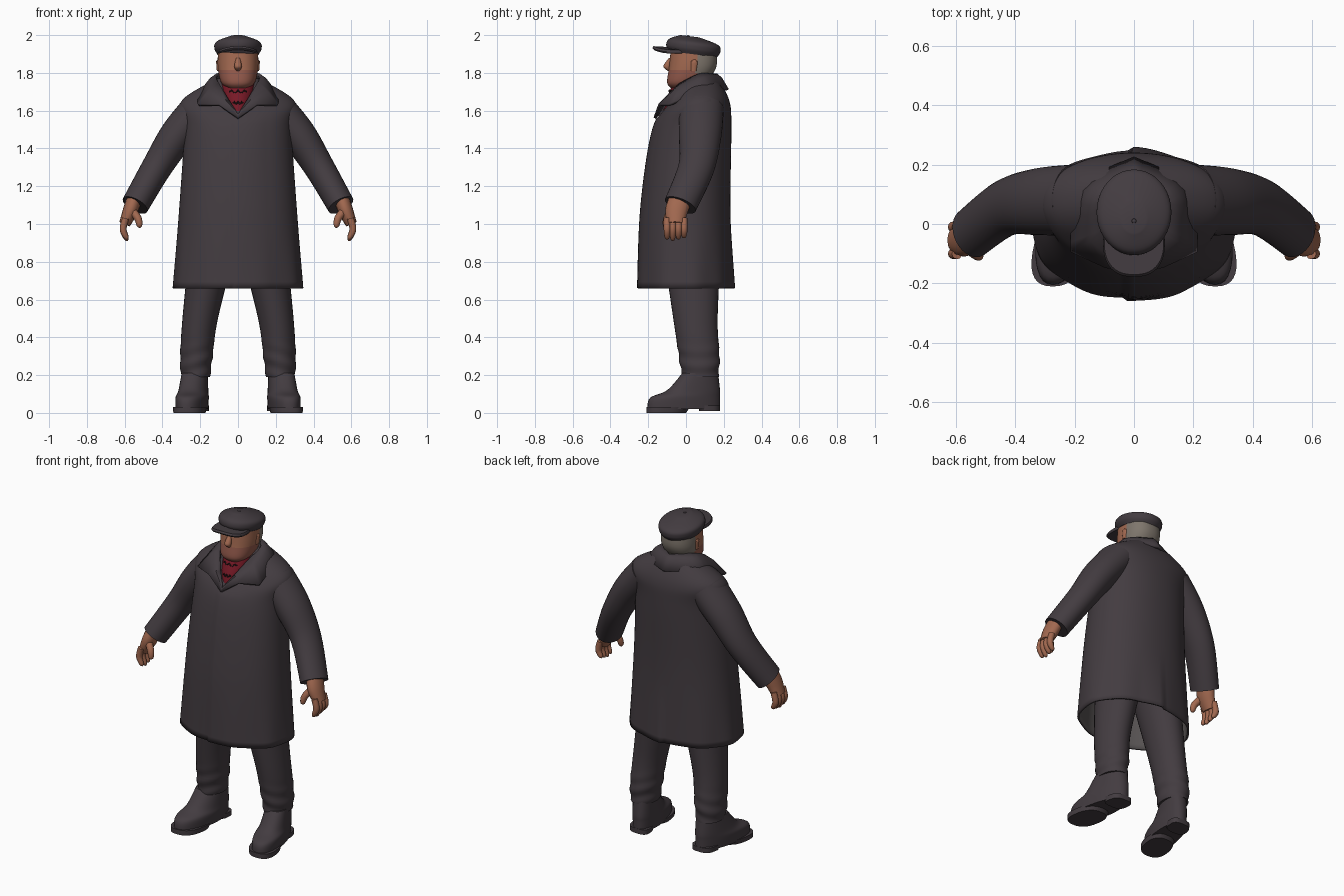
import bpy
import math
from mathutils import Vector

if "Cube" in bpy.data.objects:
    bpy.data.objects.remove(bpy.data.objects["Cube"])


def material(name, red, green, blue):
    mat = bpy.data.materials.new(name)
    mat.use_nodes = True
    mat.diffuse_color = (red, green, blue, 1)
    mat.node_tree.nodes["Principled BSDF"].inputs["Base Color"].default_value = mat.diffuse_color
    return mat


CLOTH = material("charcoal cloth", .056, .045, .052)
LINING = material("grey lining", .1, .09, .09)
SKIN = material("skin", .36, .14, .08)
JAW = material("ruddy jaw", .29, .1, .07)
HAIR = material("grey hair", .21, .18, .15)
RED = material("red scarf", .19, .01, .02)
INK = material("scarf pattern", .02, .01, .01)


def make_object(name, verts, faces, materials):
    mesh = bpy.data.meshes.new(name)
    mesh.from_pydata(verts, [], faces)
    for mat in materials:
        mesh.materials.append(mat)
    obj = bpy.data.objects.new(name, mesh)
    bpy.context.collection.objects.link(obj)
    bpy.ops.object.select_all(action='DESELECT')
    bpy.context.view_layer.objects.active = obj
    obj.select_set(True)
    bpy.ops.object.shade_smooth_by_angle(angle=math.radians(40))
    return obj


def mirrored(obj):
    obj.modifiers.new("mirror", 'MIRROR')
    return obj


def thicken(obj, thickness, offset):
    shell = obj.modifiers.new("thickness", 'SOLIDIFY')
    shell.thickness = thickness
    shell.offset = offset
    return shell


def spline(keys, steps):
    """Smooth curve through every key, in any number of dimensions."""
    last = len(keys) - 1
    points = []
    for i in range(last):
        near = [keys[min(max(i + shift, 0), last)] for shift in (-1, 0, 1, 2)]
        for step in range(steps):
            t = step / steps
            points.append([b + t / 2 * (c - a + t * (2 * a - 5 * b + 4 * c - d + t * (3 * (b - c) + d - a)))
                           for a, b, c, d in zip(*near)])
    return points + [list(keys[last])]


def skin(name, keys, materials, sides, steps, power=2, level=False, warp=None, open_base=False, round_tip=False):
    """Surface over rings given as centre, half width and half depth."""
    rings = spline(keys, steps)
    last = len(rings) - 1
    verts, faces = [], []
    for i, (x, y, z, width, depth) in enumerate(rings):
        along = Vector((0, 0, 1))
        if not level:
            along = (Vector(rings[min(i + 1, last)][:3]) - Vector(rings[max(i - 1, 0)][:3])).normalized()
        back = Vector((0, 1, 0))
        back = (back - along * back.dot(along)).normalized()
        across = back.cross(along)
        tip = max(.2, math.sqrt(1 - (i / last) ** 8)) if round_tip else 1
        for j in range(sides):
            angle = math.tau * j / sides
            cos, sin = [math.copysign(abs(f) ** (2 / power), f) for f in (math.cos(angle), math.sin(angle))]
            size = tip * warp(angle, z) if warp else tip
            verts.append(Vector((x, y, z)) + (across * width * cos + back * depth * sin) * size)
    for i in range(last):
        for j in range(sides):
            a, b = i * sides + j, i * sides + (j + 1) % sides
            faces.append((a, b, b + sides, a + sides))
    if not open_base:
        faces.append(tuple(reversed(range(sides))))
    faces.append(tuple(range(len(verts) - sides, len(verts))))
    return make_object(name, verts, faces, materials)


def stack(name, levels, materials, sides=32, steps=6, **options):
    """Level rings given as height, front edge, back edge and half width."""
    keys = [(0, (front + back) / 2, z, width, (back - front) / 2) for z, front, back, width in levels]
    return skin(name, keys, materials, sides, steps, level=True, **options)


def tube(name, path, mat, ratio=1, sides=16, steps=6, **options):
    """Limb along points given as x, y, z and radius."""
    keys = [(x, y, z, radius, radius * ratio) for x, y, z, radius in path]
    return skin(name, keys, [mat], sides, steps, **options)


# Coat with an overlapped front, a back vent and soft folds at the hem
def overlap(angle, length):
    return max(0, 1 - angle % math.tau / length)


def coat_folds(angle, z):
    hem = min(1, max(0, 1 - z) * 3)
    size = 1 + hem * (.01 * math.sin(9 * angle) + .05 * overlap(math.pi / 2 - angle, .4))
    if z < 1.57:
        size += .05 * overlap(angle + math.pi / 2 + .07, .6)
    return size


coat = stack("coat", [(.66, -.25, .245, .345), (1.1, -.23, .235, .31), (1.5, -.17, .24, .285),
                      (1.65, -.08, .23, .3), (1.77, .01, .17, .11)],
             [CLOTH, LINING], sides=128, steps=8, power=2.15, warp=coat_folds, open_base=True)
thicken(coat, .012, -1).material_offset = 1

# Collar turned down from the neck line to a pointed outer edge
neck = [(0, .16, 1.79), (.11, .07, 1.79), (.1, -.03, 1.74), (.05, -.1, 1.65), (0, -.145, 1.57)]
edge = [(0, .22, 1.71), (.18, .12, 1.71), (.21, -.09, 1.63), (.1, -.14, 1.63), (0, -.165, 1.56)]
neck, edge = [spline(line[:3], 5) + line[3:] for line in (neck, edge)]
verts, faces = [], []
for inner, outer in zip(neck, edge):
    inner, outer = Vector(inner), Vector(outer)
    verts += [inner, inner.lerp(outer, .4) + Vector((0, 0, .012)), outer]
for column in range(len(neck) - 1):
    for row in range(2):
        a = column * 3 + row
        faces.append((a, a + 1, a + 4, a + 3))
thicken(mirrored(make_object("collar", verts, faces, [CLOTH])), .016, 0)

# Scarf with printed squiggles lying on its front
stack("scarf", [(1.55, -.13, 0, .03), (1.65, -.11, .1, .08), (1.78, -.05, .12, .09)], [RED])
for z, half in ((1.7, .045), (1.64, .025)):
    squiggle = []
    for i in range(-4, 5):
        x = half * i / 4
        squiggle.append((x, .4 * (z - 1.7) - .088 + 7 * x * x, z + .008 * math.cos(i * 2), .004))
    tube("scarf_mark", squiggle, INK, sides=8, steps=2)

# Head, with hair behind and a ruddy jaw below
head = stack("head", [(1.72, -.08, 0, .05), (1.75, -.1, .1, .09), (1.83, -.09, .16, .107), (1.93, -.08, .16, .105)],
             [SKIN, JAW, HAIR], sides=48, power=2.3)
for face in head.data.polygons:
    if face.center.y > .055 and face.center.z > 1.775:
        face.material_index = 2
    elif face.center.z < 1.81:
        face.material_index = 1
tube("nose", [(0, -.08, 1.88, .01), (0, -.1, 1.835, .02), (0, -.085, 1.81, .01)], SKIN, level=True)
mirrored(tube("ears", [(.105, .04, 1.81, .007), (.107, .045, 1.87, .01)], SKIN, ratio=2, round_tip=True))

# Flat cap sloping to the back, with a button and a drooping peak
crown = stack("cap_crown", [(1.9, -.09, .165, .11), (1.93, -.105, .182, .125), (1.965, -.09, .17, .115),
                            (1.993, -.03, .07, .04)], [CLOTH], sides=40)
for vert in crown.data.vertices:
    vert.co.z -= (vert.co.y - .03) / 8
tube("cap_button", [(0, .01, 1.98, .01), (0, .01, 2, .008)], CLOTH, round_tip=True)
peak = stack("cap_peak", [(1.922, -.17, .05, .1), (1.932, -.178, .05, .104), (1.942, -.17, .05, .1)],
             [CLOTH], sides=40, steps=2, power=2.4)
for vert in peak.data.vertices:
    vert.co.z -= 2 * vert.co.x ** 2

# Sleeves
mirrored(tube("sleeves", [(.2, .08, 1.61, .1), (.32, .075, 1.47, .094), (.43, .055, 1.3, .08), (.545, -.03, 1.1, .073)],
              CLOTH, ratio=1.2, sides=32))

# Hands
mirrored(tube("palms", [(.55, -.03, 1.13, .04), (.57, -.05, 1.07, .04), (.6, -.055, 1, .03)], SKIN, ratio=1.5))
for i, finger in enumerate(("index", "middle", "ring", "little")):
    y = -.1 + .03 * i
    curl = .008 * abs(i - 1)
    mirrored(tube(finger + "_fingers", [(.595, y, 1.03, .018), (.608, y, .97, .018), (.585, y, .91 + curl, .014)],
                  SKIN, sides=12, round_tip=True))
mirrored(tube("thumbs", [(.57, -.07, 1.08, .022), (.53, -.1, 1.03, .02), (.52, -.11, .98, .016)],
              SKIN, sides=12, round_tip=True))


# Trouser legs, creased towards the ankle
def ankle_creases(angle, z):
    return 1 + .035 * math.sin(75 * z + 2 * math.cos(angle)) * min(1, max(0, .4 - z) * 9)


mirrored(tube("trouser_legs", [(.225, .075, .19, .077), (.22, .07, .3, .086), (.2, .05, .5, .094), (.13, .03, .9, .125)],
              CLOTH, ratio=1.25, sides=32, steps=10, level=True, warp=ankle_creases))

# Boots with separate sole and heel, narrow behind and toed out
for obj in (
        stack("boots", [(.02, -.205, .18, .08), (.08, -.19, .18, .083), (.12, -.1, .18, .077), (.21, -.02, .17, .07)],
              [CLOTH], power=2.3),
        stack("boot_soles", [(0, -.21, 0, .082), (.03, -.21, .02, .086)], [CLOTH], power=2.5),
        stack("boot_heels", [(.01, .07, .18, .072), (.04, .07, .18, .074)], [CLOTH], power=3)):
    for vert in obj.data.vertices:
        narrow = 1 - .8 * max(0, vert.co.y)
        vert.co.x = vert.co.x * narrow + .24 - .16 * vert.co.y
    mirrored(obj)
